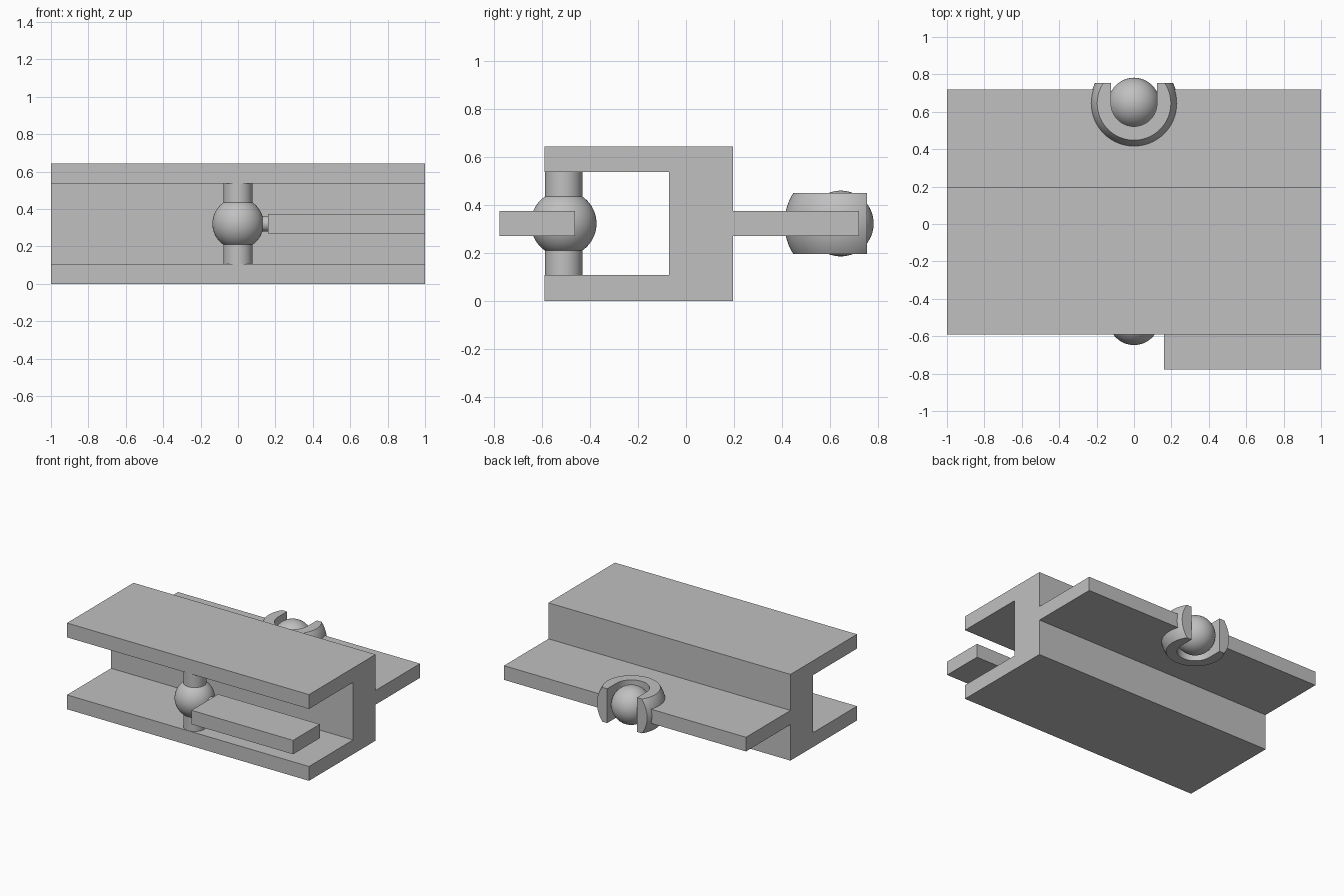
import bpy, bmesh, math
from mathutils import Vector, Matrix

cube = bpy.data.objects.get("Cube")
if cube:
    bpy.data.objects.remove(cube, do_unlink=True)

grey = bpy.data.materials.new("plain grey")
grey.use_nodes = True
colour = (0.53, 0.53, 0.53, 1)
grey.diffuse_color = colour
grey.node_tree.nodes["Principled BSDF"].inputs["Base Color"].default_value = colour

MID = 0.322       # height of the centre plane
BALL = 0.137      # radius of both balls
PIN_Y = -0.51
SOCKET_Y = 0.645


def finish(name, bm):
    bmesh.ops.recalc_face_normals(bm, faces=bm.faces)
    mesh = bpy.data.meshes.new(name)
    bm.to_mesh(mesh)
    bm.free()
    mesh.materials.append(grey)
    obj = bpy.data.objects.new(name, mesh)
    bpy.context.collection.objects.link(obj)
    return obj


def activate(obj):
    bpy.ops.object.select_all(action='DESELECT')
    obj.select_set(True)
    bpy.context.view_layer.objects.active = obj


def smooth(obj):
    activate(obj)
    bpy.ops.object.shade_smooth_by_angle(angle=math.radians(30))


def prism(name, points, vector):
    """Close a list of points into a face and extrude it."""
    bm = bmesh.new()
    face = bm.faces.new([bm.verts.new(p) for p in points])
    new = bmesh.ops.extrude_face_region(bm, geom=[face])["geom"]
    bmesh.ops.translate(bm, vec=vector,
                        verts=[g for g in new if isinstance(g, bmesh.types.BMVert)])
    return finish(name, bm)


def sphere(radius, centre):
    bm = bmesh.new()
    bmesh.ops.create_uvsphere(bm, u_segments=64, v_segments=32, radius=radius,
                              matrix=Matrix.Translation(centre))
    return bm


def cylinder(name, radius, depth, centre, turn=0):
    bm = bmesh.new()
    bmesh.ops.create_cone(bm, cap_ends=True, segments=48, radius1=radius, radius2=radius,
                          depth=depth, matrix=Matrix.Translation(centre) @ Matrix.Rotation(turn, 4, 'Y'))
    obj = finish(name, bm)
    smooth(obj)


def cut(obj, cutter):
    activate(obj)
    mod = obj.modifiers.new("cut", 'BOOLEAN')
    mod.operation, mod.solver, mod.object = 'DIFFERENCE', 'EXACT', cutter
    bpy.ops.object.modifier_apply(modifier=mod.name)


# Channel rail with a rear flange, mirrored about the centre plane
half = [(0.72, 0.053), (0.195, 0.053), (0.195, MID), (-0.59, MID),
        (-0.59, 0.215), (-0.07, 0.215)]
outline = [(y, MID + z) for y, z in half] + [(y, MID - z) for y, z in reversed(half)]
rail = prism("channel_rail", [(-1, y, z) for y, z in outline], (2, 0, 0))

# Socket: a truncated sphere
socket_centre = Vector((0, SOCKET_Y, MID))
bm = sphere(0.235, socket_centre)
for normal, distance in (((0, 0, 1), 0.128), ((0, 0, -1), 0.128), ((0, 1, 0), 0.11)):
    n = Vector(normal)
    r = bmesh.ops.bisect_plane(bm, geom=bm.verts[:] + bm.edges[:] + bm.faces[:],
                               plane_co=socket_centre + n * distance, plane_no=n, clear_outer=True)
    bmesh.ops.contextual_create(
        bm, geom=[g for g in r["geom_cut"] if isinstance(g, bmesh.types.BMEdge)])
socket = finish("ball_socket", bm)

# U-shaped slot open to the back
SLOT = 0.123
arc = [math.pi * (1 + i / 32) for i in range(33)]
slot = [(SLOT * math.cos(a), SOCKET_Y + SLOT * math.sin(a), 0) for a in arc]
slot += [(SLOT, 1, 0), (-SLOT, 1, 0)]
cutter = prism("slot_cutter", slot, (0, 0, 2 * MID))
cutter.hide_render = True
cut(socket, cutter)
cut(rail, cutter)
bpy.data.objects.remove(cutter, do_unlink=True)
smooth(socket)

# Balls in the channel and in the socket
for name, y in (("pivot_ball", PIN_Y), ("socket_ball", SOCKET_Y)):
    smooth(finish(name, sphere(BALL, (0, y, MID))))

# Pivot pin, neck and side arm
cylinder("pivot_pin", 0.078, 0.44, (0, PIN_Y, MID))
cylinder("arm_neck", 0.042, 0.1, (0.13, PIN_Y, MID), math.pi / 2)
prism("side_arm", [(0.16, -0.778, MID - 0.052), (1, -0.778, MID - 0.052),
                   (1, -0.463, MID - 0.052), (0.16, -0.463, MID - 0.052)], (0, 0, 0.104))
